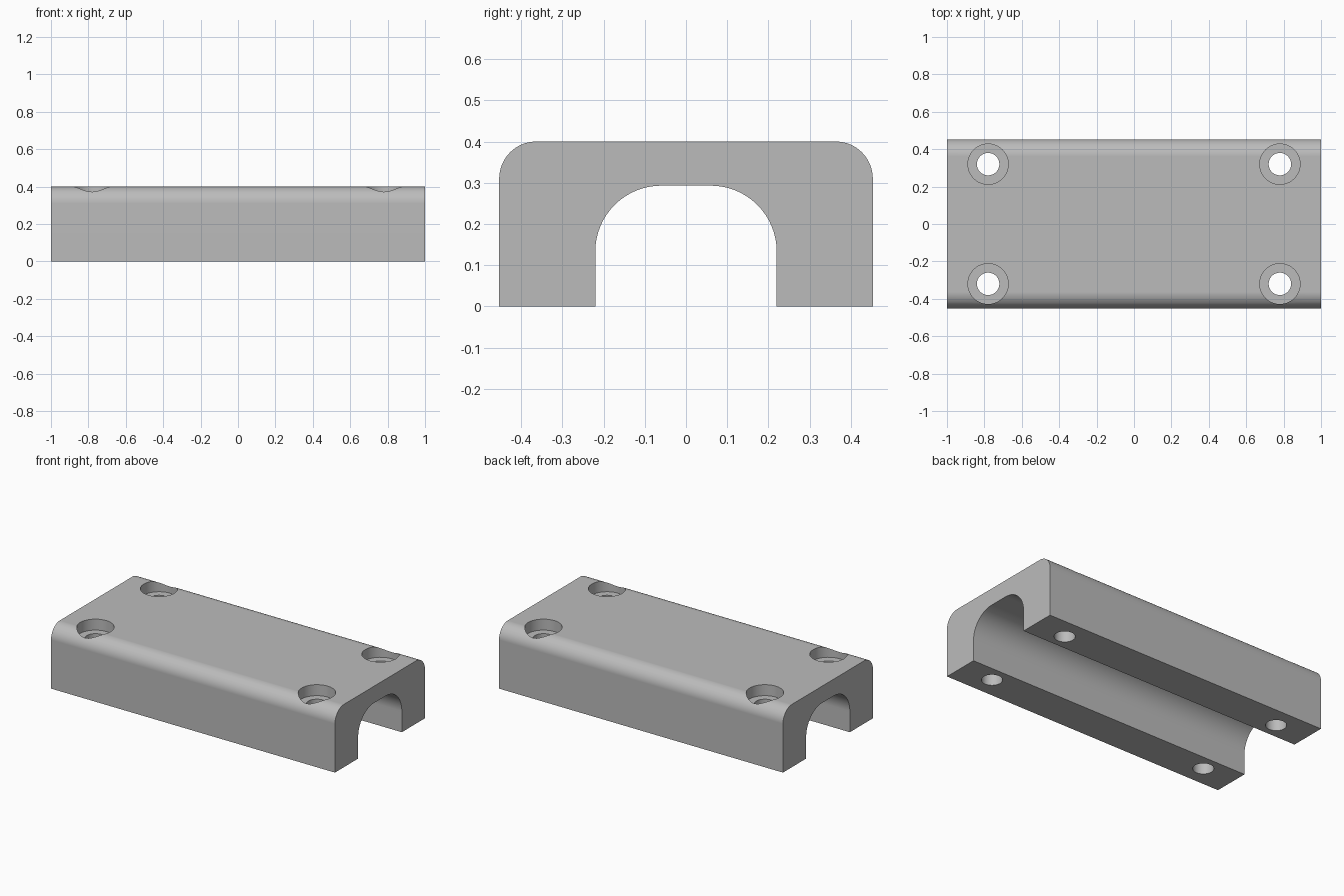
import bpy, bmesh, math

LENGTH, HALF_W, HEIGHT, FILLET = 2.0, 0.453, 0.40, 0.09
SLOT_W, SLOT_H, SLOT_R = 0.22, 0.293, 0.16
HOLE_X, HOLE_Y, HOLE_R = 0.78, 0.32, 0.06
BORE_R, BORE_DEPTH = 0.108, 0.07

cube = bpy.data.objects.get("Cube")
if cube:
    bpy.data.objects.remove(cube, do_unlink=True)

grey = bpy.data.materials.new("plain grey")
grey.use_nodes = True
colour = (0.5, 0.5, 0.5, 1)
grey.diffuse_color = colour
grey.node_tree.nodes["Principled BSDF"].inputs["Base Color"].default_value = colour


def make_object(name, bm):
    bmesh.ops.recalc_face_normals(bm, faces=bm.faces)
    mesh = bpy.data.meshes.new(name)
    bm.to_mesh(mesh)
    bm.free()
    mesh.materials.append(grey)
    obj = bpy.data.objects.new(name, mesh)
    bpy.context.collection.objects.link(obj)
    return obj


def rounded_arch(half_w, top, radius, steps=16):
    """Right half of an arch outline, from its foot up to the flat top."""
    pts = [(half_w, 0)]
    for i in range(steps + 1):
        a = math.pi / 2 * i / steps
        pts.append((half_w - radius + radius * math.cos(a),
                    top - radius + radius * math.sin(a)))
    return pts


def full_arch(*size):
    half = rounded_arch(*size)
    return half + [(-y, z) for y, z in reversed(half)]


# Channel body: outer arch minus inner arch, extruded along x
bm = bmesh.new()
outline = full_arch(HALF_W, HEIGHT, FILLET) + full_arch(SLOT_W, SLOT_H, SLOT_R)[::-1]
face = bm.faces.new([bm.verts.new((-LENGTH / 2, y, z)) for y, z in outline])
ext = bmesh.ops.extrude_face_region(bm, geom=[face])
bmesh.ops.translate(bm, vec=(LENGTH, 0, 0),
                    verts=[v for v in ext["geom"] if isinstance(v, bmesh.types.BMVert)])
body = make_object("channel_block", bm)

# Four stepped cutters for the counterbored screw holes
bm = bmesh.new()
floor = HEIGHT - BORE_DEPTH
steps = [(HOLE_R, -0.1), (HOLE_R, floor), (BORE_R, floor), (BORE_R, HEIGHT + 0.1)]
SIDES = 48
for sx in (-1, 1):
    for sy in (-1, 1):
        rings = [[bm.verts.new((sx * HOLE_X + r * math.cos(math.tau * i / SIDES),
                                sy * HOLE_Y + r * math.sin(math.tau * i / SIDES), z))
                  for i in range(SIDES)] for r, z in steps]
        for low, high in zip(rings, rings[1:]):
            for i in range(SIDES):
                j = (i + 1) % SIDES
                bm.faces.new((low[i], low[j], high[j], high[i]))
        bm.faces.new(rings[0][::-1])
        bm.faces.new(rings[-1])
cutter = make_object("screw_hole_cutter", bm)
cutter.hide_render = True

cut = body.modifiers.new("screw_holes", "BOOLEAN")
cut.operation, cut.solver, cut.object = "DIFFERENCE", "EXACT", cutter

# Bake the holes, then smooth the rounded surfaces
bpy.ops.object.select_all(action="DESELECT")
body.select_set(True)
bpy.context.view_layer.objects.active = body
bpy.ops.object.modifier_apply(modifier=cut.name)
bpy.data.objects.remove(cutter, do_unlink=True)
bpy.ops.object.shade_smooth_by_angle(angle=math.radians(30))
weighted = body.modifiers.new("even_shading", "WEIGHTED_NORMAL")
weighted.keep_sharp = True
